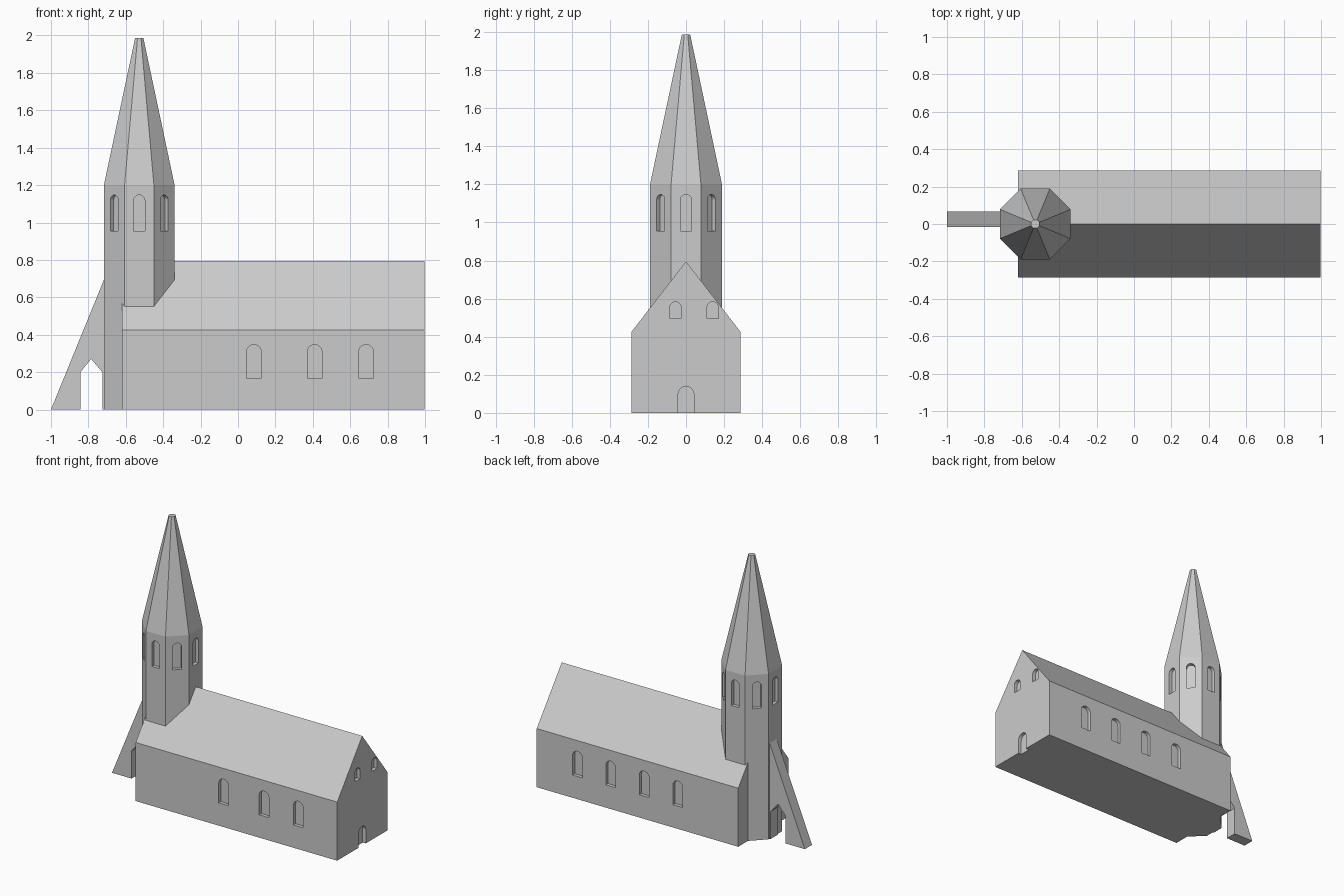
import bpy, bmesh, math
from mathutils import Vector

if "Cube" in bpy.data.objects:
    bpy.data.objects.remove(bpy.data.objects["Cube"])

stone = bpy.data.materials.new("pale_grey_stone")
stone.diffuse_color = (0.6, 0.6, 0.6, 1)
stone.use_nodes = True
stone.node_tree.nodes["Principled BSDF"].inputs["Base Color"].default_value = stone.diffuse_color


def make_object(name, bm):
    bmesh.ops.recalc_face_normals(bm, faces=bm.faces)
    mesh = bpy.data.meshes.new(name)
    bm.to_mesh(mesh)
    bm.free()
    mesh.materials.append(stone)
    obj = bpy.data.objects.new(name, mesh)
    bpy.context.collection.objects.link(obj)
    return obj


def add_loft(bm, rings):
    """Skin a stack of equal-length point rings and cap both ends."""
    loops = [[bm.verts.new(p) for p in ring] for ring in rings]
    n = len(loops[0])
    for a, b in zip(loops, loops[1:]):
        for i in range(n):
            j = (i + 1) % n
            bm.faces.new((a[i], a[j], b[j], b[i]))
    bm.faces.new(loops[0][::-1])
    bm.faces.new(loops[-1])


def add_arch(bm, x, y, angle, width, z0, z1, depth=0.025):
    """Round-headed cutter on a wall point, facing outwards along angle."""
    out = Vector((math.cos(angle), math.sin(angle), 0))
    side = Vector((-out.y, out.x, 0))
    r = width / 2
    outline = [(-r, z0), (r, z0)]
    outline += [(r * math.cos(math.pi * k / 10), z1 - r + r * math.sin(math.pi * k / 10))
                for k in range(11)]
    add_loft(bm, [[Vector((x, y, z)) + side * u + out * d for u, z in outline]
                  for d in (-depth, 0.03)])


def cut(obj, bm):
    cutter = make_object(obj.name + "_opening_cutter", bm)
    cutter.hide_render = True
    cutter.hide_set(True)
    mod = obj.modifiers.new("openings", 'BOOLEAN')
    mod.operation = 'DIFFERENCE'
    mod.solver = 'EXACT'
    mod.object = cutter


# Nave: gabled block
HALF, WEST, EAST = 0.287, -0.62, 0.997
gable = [(-HALF, 0), (HALF, 0), (HALF, 0.425), (0, 0.795), (-HALF, 0.425)]
bm = bmesh.new()
add_loft(bm, [[(x, y, z) for y, z in gable] for x in (WEST, EAST)])
nave = make_object("nave", bm)

# Nave windows and east door
bm = bmesh.new()
for x in (0.085, 0.41, 0.685):
    add_arch(bm, x, -HALF, -math.pi / 2, 0.078, 0.165, 0.347)
for x in (-0.135, 0.135, 0.403, 0.67):
    add_arch(bm, x, HALF, math.pi / 2, 0.078, 0.165, 0.347)
for y in (-0.055, 0.14):
    add_arch(bm, EAST, y, 0, 0.06, 0.495, 0.583)
add_arch(bm, EAST, 0, 0, 0.082, -0.03, 0.14)
cut(nave, bm)

# Octagonal tower with tapering spire
CX, APOTHEM = -0.528, 0.189


def octagon(apothem, z):
    r = apothem / math.cos(math.pi / 8)
    return [(CX + r * math.cos(math.pi / 8 + k * math.pi / 4),
             r * math.sin(math.pi / 8 + k * math.pi / 4), z) for k in range(8)]


bm = bmesh.new()
add_loft(bm, [octagon(APOTHEM, 0), octagon(APOTHEM, 1.2), octagon(0.022, 1.987)])
tower = make_object("tower_and_spire", bm)

# Belfry windows, one per side
bm = bmesh.new()
for k in range(8):
    a = k * math.pi / 4
    add_arch(bm, CX + APOTHEM * math.cos(a), APOTHEM * math.sin(a), a, 0.06, 0.955, 1.147)
cut(tower, bm)

# Sloping buttress with a pointed passage
profile = [(-1, 0), (-0.843, 0), (-0.843, 0.2), (-0.785, 0.27), (-0.725, 0.2),
           (-0.725, 0), (-0.70, 0), (-0.70, 0.735)]
bm = bmesh.new()
add_loft(bm, [[(x, y, z) for x, z in profile] for y in (-0.016, 0.066)])
make_object("buttress", bm)
